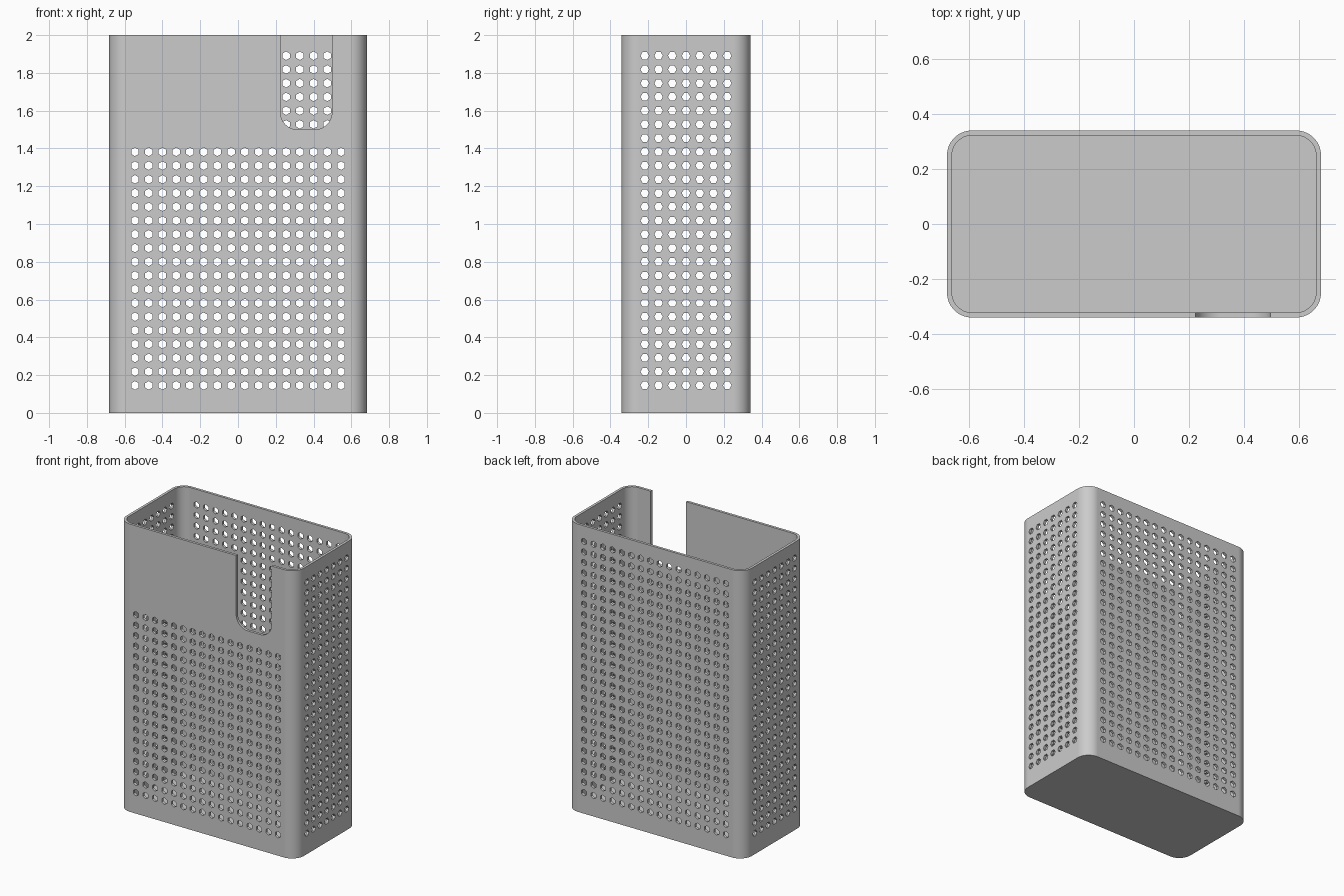
import bpy, bmesh
from math import pi, sin, cos
from mathutils import Vector

if "Cube" in bpy.data.objects:
    bpy.data.objects.remove(bpy.data.objects["Cube"])

UNIT = 2 / 110                      # height divided into 110 steps
HALF_X, HALF_Y, HEIGHT = 0.682, 0.341, 2.0
WALL, RADIUS = UNIT, 5 * UNIT
PITCH, HOLE_R = 4 * UNIT, 1.25 * UNIT
FIRST_ROW = 8 * UNIT

grey = bpy.data.materials.new("grey plastic")
grey.use_nodes = True
grey.diffuse_color = (0.6, 0.6, 0.6, 1)
grey.node_tree.nodes["Principled BSDF"].inputs["Base Color"].default_value = grey.diffuse_color


def rounded_rect(hx, hy, r, steps=14):
    """Counter-clockwise outline of a rectangle with rounded corners."""
    points = []
    for i, (sx, sy) in enumerate([(1, 1), (-1, 1), (-1, -1), (1, -1)]):
        for k in range(steps + 1):
            a = pi / 2 * (i + k / steps)
            points.append((sx * (hx - r) + r * cos(a), sy * (hy - r) + r * sin(a)))
    return points


def add_prism(bm, outline, offset):
    """Closed prism: an outline of 3D points swept along an offset."""
    near = [bm.verts.new(p) for p in outline]
    far = [bm.verts.new(Vector(p) + Vector(offset)) for p in outline]
    bm.faces.new(near[::-1])
    bm.faces.new(far)
    for i in range(len(near)):
        j = (i + 1) % len(near)
        bm.faces.new((near[i], near[j], far[j], far[i]))


def make_object(name, bm):
    bmesh.ops.recalc_face_normals(bm, faces=bm.faces)
    mesh = bpy.data.meshes.new(name)
    bm.to_mesh(mesh)
    bm.free()
    mesh.materials.append(grey)
    obj = bpy.data.objects.new(name, mesh)
    bpy.context.collection.objects.link(obj)
    return obj


def cut(target, cutter):
    cutter.hide_render = True
    mod = target.modifiers.new(cutter.name, "BOOLEAN")
    mod.operation, mod.solver, mod.object = "DIFFERENCE", "EXACT", cutter
    bpy.context.view_layer.objects.active = target
    bpy.ops.object.modifier_apply(modifier=mod.name)
    bpy.data.objects.remove(cutter)


# Open box: outer wall, rim, inner wall and floor
bm = bmesh.new()
outer = rounded_rect(HALF_X, HALF_Y, RADIUS)
inner = rounded_rect(HALF_X - WALL, HALF_Y - WALL, RADIUS - WALL)
rings = [[bm.verts.new((x, y, z)) for x, y in outline]
         for outline, z in [(outer, 0), (outer, HEIGHT), (inner, HEIGHT), (inner, WALL)]]
for a, b in zip(rings, rings[1:]):
    for i in range(len(a)):
        j = (i + 1) % len(a)
        bm.faces.new((a[i], a[j], b[j], b[i]))
bm.faces.new(rings[0][::-1])
bm.faces.new(rings[-1])
box = make_object("perforated_box", bm)

# Round-bottomed slot in the front wall
bm = bmesh.new()
slot = rounded_rect(7.5 * UNIT, 0.7, RADIUS)
add_prism(bm, [(x + 0.361, -HALF_Y - 0.05, z + 2.2) for x, z in slot], (0, 0.1, 0))
cut(box, make_object("slot_cutter", bm))

# Six-sided ventilation holes: sides, back and the lower part of the front
bm = bmesh.new()
angles = [k * pi / 3 for k in range(6)]
DEPTH = 0.06


def hole_grid(columns, rows, side, along_x):
    for c in range(columns):
        u = (c - (columns - 1) / 2) * PITCH
        for r in range(rows):
            z = FIRST_ROW + r * PITCH
            if along_x:
                x = side * (HALF_X - WALL / 2) - DEPTH / 2
                add_prism(bm, [(x, u + HOLE_R * cos(a), z + HOLE_R * sin(a))
                               for a in angles], (DEPTH, 0, 0))
            else:
                y = side * (HALF_Y - WALL / 2) - DEPTH / 2
                add_prism(bm, [(u + HOLE_R * sin(a), y, z + HOLE_R * cos(a))
                               for a in angles], (0, DEPTH, 0))


hole_grid(16, 18, -1, False)
hole_grid(16, 25, 1, False)
for side in (-1, 1):
    hole_grid(7, 25, side, True)
cut(box, make_object("hole_cutter", bm))

# Smooth rounded corners, crisp rims and flat walls
bpy.ops.object.select_all(action="DESELECT")
box.select_set(True)
bpy.context.view_layer.objects.active = box
bpy.ops.object.shade_smooth_by_angle(angle=pi / 6)
weighted = box.modifiers.new("flat_walls", "WEIGHTED_NORMAL")
weighted.keep_sharp = True
